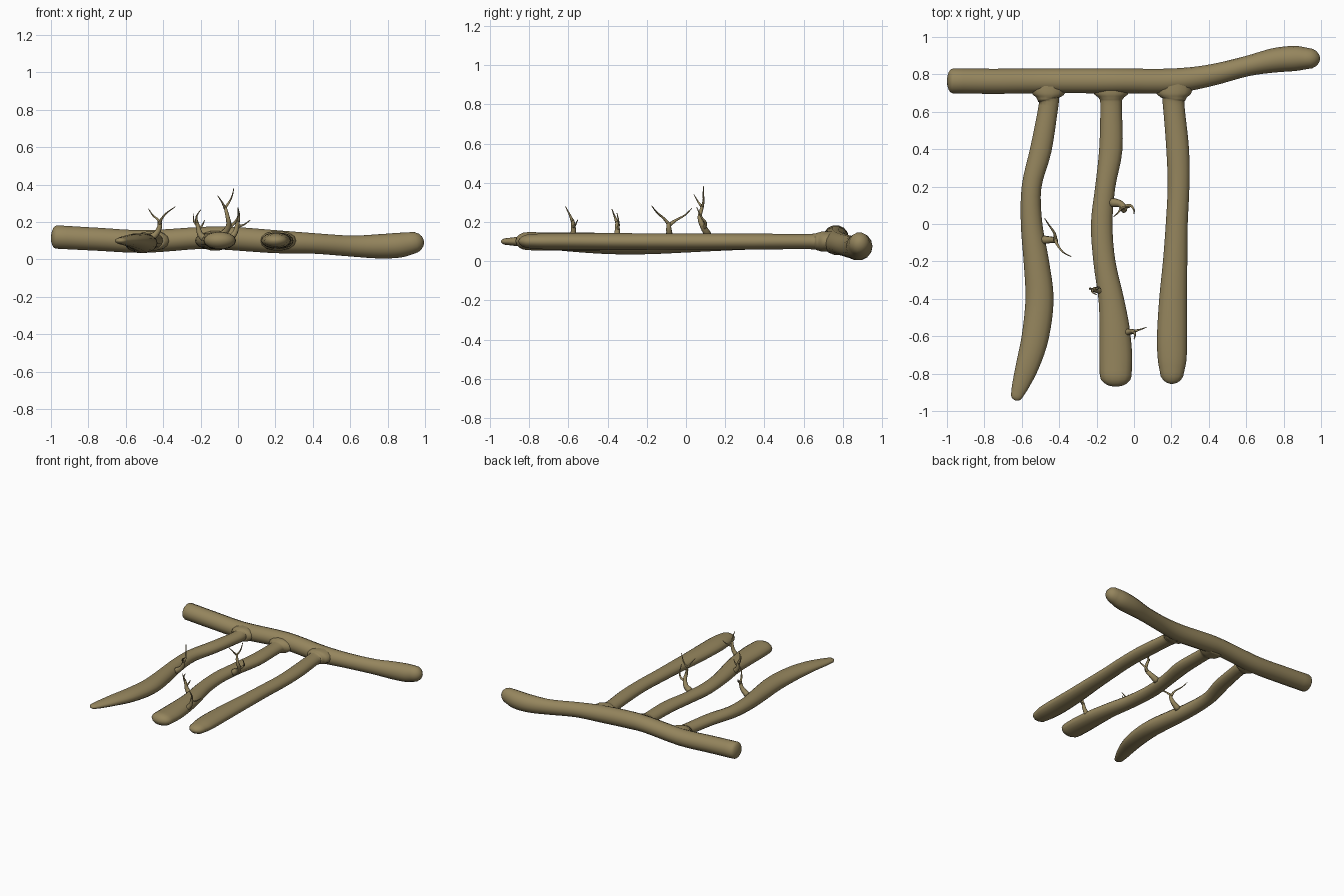
import bpy, bmesh, math
from mathutils import Vector

bark = bpy.data.materials.new("bark")
bark.diffuse_color = (0.30, 0.235, 0.11, 1)


def spline(pts, steps):
    """Catmull-Rom through rows of numbers (position + radii)."""
    rows = [Vector(p) for p in pts]
    rows = [2 * rows[0] - rows[1]] + rows + [2 * rows[-1] - rows[-2]]
    out = []
    for i in range(1, len(rows) - 2):
        a, b, c, d = rows[i - 1:i + 3]
        for s in range(steps):
            t = s / steps
            out.append(0.5 * (2 * b + (c - a) * t + (2 * a - 5 * b + 4 * c - d) * t * t
                              + (3 * b - a - 3 * c + d) * t ** 3))
    return out + [rows[-2]]


def add_tube(bm, pts, steps=4, sides=14, caps=(0.0, 0.0), ref=(0, 0, 1)):
    """Oval tube; each point is x, y, z, half width, half height. Caps are dome lengths."""
    rows = spline(pts, steps)
    pos = [Vector(r[:3]) for r in rows]
    n = len(rows)
    stations = []
    for i, r in enumerate(rows):
        t = (pos[min(i + 1, n - 1)] - pos[max(i - 1, 0)]).normalized()
        stations.append((pos[i], t, r[3], r[4]))

    def dome(st, length, sign):
        p, t, w, h = st
        return [(p + t * sign * length * math.sin(a), t, w * math.cos(a), h * math.cos(a))
                for a in (math.radians(d) for d in (22, 44, 64, 82))]
    if caps[0]:
        stations = dome(stations[0], caps[0], -1)[::-1] + stations
    if caps[1]:
        stations += dome(stations[-1], caps[1], 1)
    rings = []
    for p, t, w, h in stations:
        side = t.cross(Vector(ref)).normalized()
        up = side.cross(t)
        rings.append([bm.verts.new(p + side * w * math.cos(a) + up * h * math.sin(a))
                      for a in (2 * math.pi * k / sides for k in range(sides))])
    for r0, r1 in zip(rings, rings[1:]):
        for k in range(sides):
            j = (k + 1) % sides
            bm.faces.new((r0[k], r0[j], r1[j], r1[k]))
    bm.faces.new(rings[0])
    bm.faces.new(rings[-1])


def finish(bm, name):
    bmesh.ops.recalc_face_normals(bm, faces=bm.faces)
    me = bpy.data.meshes.new(name)
    bm.to_mesh(me)
    bm.free()
    me.polygons.foreach_set("use_smooth", [True] * len(me.polygons))
    me.materials.append(bark)
    ob = bpy.data.objects.new(name, me)
    bpy.context.collection.objects.link(ob)
    return ob


def log(name, pts, caps):
    bm = bmesh.new()
    add_tube(bm, pts, caps=caps)
    return finish(bm, name)


# main log lying across the back
log("main_log", [
    (-0.97, 0.765, 0.12, 0.066, 0.064), (-0.75, 0.763, 0.108, 0.067, 0.063),
    (-0.5, 0.765, 0.096, 0.066, 0.062), (-0.2, 0.765, 0.115, 0.066, 0.060),
    (-0.05, 0.765, 0.113, 0.066, 0.064), (0.2, 0.765, 0.095, 0.066, 0.063),
    (0.4, 0.793, 0.086, 0.058, 0.056), (0.6, 0.843, 0.072, 0.054, 0.057),
    (0.75, 0.875, 0.070, 0.065, 0.066), (0.86, 0.885, 0.076, 0.067, 0.068),
    (0.93, 0.885, 0.088, 0.056, 0.060)], (0.03, 0.065))


def branch(name, z, rows, cap):
    """Rows: y, left x, right x, height centre offset, half height. Flared root is added."""
    y, l, r, dz, h = rows[0]
    c, w = (l + r) / 2, (r - l) / 2
    pts = [(c, 0.77, z, w + 0.05, 0.052), (c, 0.70, z, w + 0.036, 0.053),
           (c, 0.672, z, w + 0.008, 0.046)]
    pts += [((l + r) / 2, y, z + dz, (r - l) / 2, h) for y, l, r, dz, h in rows]
    return log(name, pts, (0, cap))


branch("left_branch", 0.1, [
    (0.63, -0.51, -0.405, 0, 0.040), (0.4, -0.555, -0.44, 0, 0.040),
    (0.2, -0.60, -0.495, -0.004, 0.043), (0.0, -0.605, -0.49, -0.01, 0.047),
    (-0.2, -0.59, -0.455, -0.014, 0.052), (-0.4, -0.58, -0.43, -0.013, 0.052),
    (-0.6, -0.60, -0.455, -0.006, 0.045), (-0.75, -0.63, -0.505, 0, 0.034),
    (-0.86, -0.652, -0.56, 0, 0.024), (-0.91, -0.658, -0.59, 0, 0.018)], 0.035)
branch("middle_branch", 0.1, [
    (0.63, -0.18, -0.065, 0, 0.040), (0.4, -0.186, -0.062, 0, 0.040),
    (0.2, -0.207, -0.10, 0, 0.040), (0.0, -0.23, -0.115, 0, 0.040),
    (-0.2, -0.217, -0.10, 0, 0.042), (-0.4, -0.19, -0.055, 0, 0.045),
    (-0.55, -0.185, -0.025, 0, 0.047), (-0.7, -0.185, -0.01, 0, 0.048),
    (-0.81, -0.183, -0.013, 0.002, 0.047)], 0.06)
branch("right_branch", 0.1, [
    (0.63, 0.155, 0.27, 0, 0.040), (0.4, 0.173, 0.294, 0, 0.041),
    (0.2, 0.18, 0.296, 0, 0.041), (0.0, 0.17, 0.287, 0, 0.042),
    (-0.2, 0.155, 0.285, 0, 0.043), (-0.4, 0.135, 0.283, 0, 0.044),
    (-0.6, 0.123, 0.283, 0.001, 0.044), (-0.72, 0.127, 0.281, 0.001, 0.042),
    (-0.79, 0.138, 0.268, 0.001, 0.037)], 0.065)


def twig(name, *shoots):
    """Each shoot: start radius, end radius, then path points."""
    bm = bmesh.new()
    for r0, r1, path in shoots:
        m = len(path) - 1
        pts = []
        for i, p in enumerate(path):
            r = r0 + (r1 - r0) * (i / m) ** 0.7
            pts.append((*p, r, r))
        add_tube(bm, pts, 3, 8, ref=(0.5, 0.85, 0.1))
    return finish(bm, name)


# forked twigs growing upward from the branches
twig("left_twig",
     (0.024, 0.010, [(-0.485, -0.085, 0.10), (-0.44, -0.085, 0.135), (-0.42, -0.088, 0.17),
                     (-0.418, -0.088, 0.20)]),
     (0.011, 0.002, [(-0.42, -0.085, 0.185), (-0.41, -0.11, 0.215), (-0.38, -0.15, 0.25),
                     (-0.335, -0.175, 0.282)]),
     (0.011, 0.002, [(-0.42, -0.085, 0.185), (-0.425, -0.05, 0.21), (-0.455, -0.005, 0.235),
                     (-0.478, 0.03, 0.27)]))
twig("upper_twig",
     (0.026, 0.008, [(-0.12, 0.115, 0.11), (-0.075, 0.108, 0.14), (-0.05, 0.085, 0.18),
                     (-0.055, 0.07, 0.225), (-0.07, 0.085, 0.285)]),
     (0.008, 0.002, [(-0.07, 0.083, 0.275), (-0.045, 0.09, 0.31), (-0.03, 0.088, 0.345),
                     (-0.022, 0.09, 0.382)]),
     (0.008, 0.002, [(-0.07, 0.083, 0.275), (-0.085, 0.06, 0.305), (-0.108, 0.04, 0.34)]),
     (0.012, 0.002, [(-0.055, 0.09, 0.165), (-0.02, 0.10, 0.195), (0.0, 0.075, 0.23),
                     (0.0, 0.055, 0.275)]))
twig("side_twig",
     (0.024, 0.009, [(-0.165, -0.355, 0.10), (-0.20, -0.352, 0.13), (-0.212, -0.35, 0.165),
                     (-0.22, -0.352, 0.20)]),
     (0.009, 0.002, [(-0.22, -0.352, 0.195), (-0.222, -0.365, 0.23), (-0.2, -0.378, 0.265)]),
     (0.009, 0.002, [(-0.218, -0.352, 0.185), (-0.236, -0.345, 0.205), (-0.24, -0.352, 0.245)]),
     (0.009, 0.002, [(-0.21, -0.35, 0.16), (-0.19, -0.342, 0.185), (-0.178, -0.345, 0.21)]))
twig("front_twig",
     (0.020, 0.009, [(-0.04, -0.578, 0.11), (-0.015, -0.575, 0.145), (-0.005, -0.575, 0.18),
                     (0.002, -0.58, 0.21)]),
     (0.009, 0.002, [(0.002, -0.58, 0.205), (0.006, -0.595, 0.24), (0.0, -0.615, 0.278)]),
     (0.009, 0.002, [(-0.005, -0.575, 0.175), (0.03, -0.565, 0.185), (0.065, -0.553, 0.21)]))
